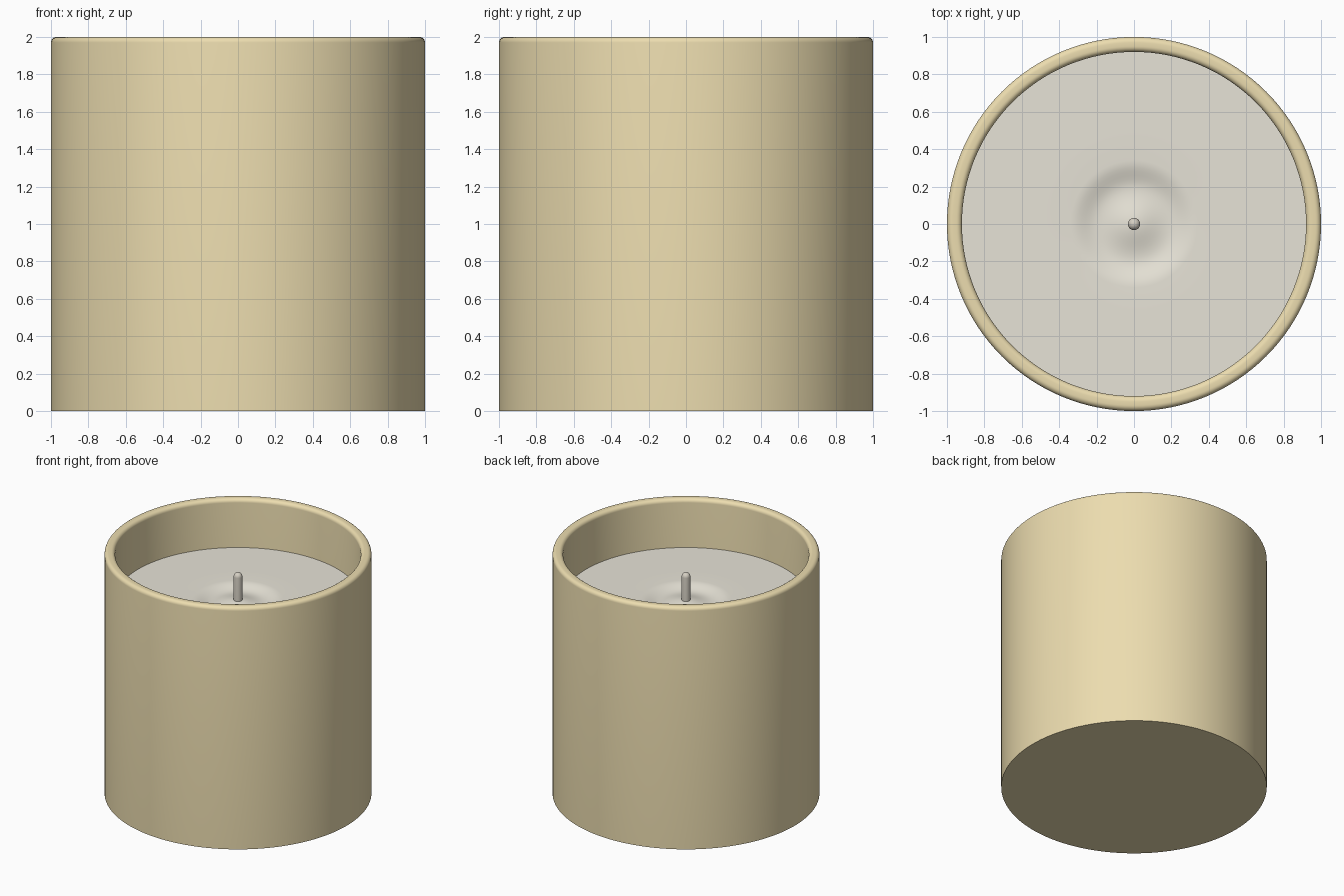
import bpy, bmesh, math

if "Cube" in bpy.data.objects:
    bpy.data.objects.remove(bpy.data.objects["Cube"])

def material(name, rgb):
    m = bpy.data.materials.new(name)
    m.diffuse_color = (*rgb, 1)
    m.use_nodes = True
    m.node_tree.nodes["Principled BSDF"].inputs["Base Color"].default_value = m.diffuse_color
    return m

def arc(cx, cz, r, a0, a1, n=6):
    return [(cx + r * math.cos(math.radians(a0 + (a1 - a0) * i / n)),
             cz + r * math.sin(math.radians(a0 + (a1 - a0) * i / n))) for i in range(n + 1)]

def lathe(name, profile, mat, steps=128):
    """Revolve an (r, z) profile that starts and ends on the axis."""
    bm = bmesh.new()
    vs = [bm.verts.new((r, 0, z)) for r, z in profile]
    es = [bm.edges.new(p) for p in zip(vs, vs[1:])]
    bmesh.ops.spin(bm, geom=vs + es, cent=(0, 0, 0), axis=(0, 0, 1),
                   angle=math.tau, steps=steps, use_merge=True)
    bmesh.ops.remove_doubles(bm, verts=bm.verts, dist=1e-5)
    bmesh.ops.recalc_face_normals(bm, faces=bm.faces)
    me = bpy.data.meshes.new(name)
    bm.to_mesh(me)
    bm.free()
    me.materials.append(mat)
    ob = bpy.data.objects.new(name, me)
    bpy.context.collection.objects.link(ob)
    bpy.ops.object.select_all(action='DESELECT')
    ob.select_set(True)
    bpy.context.view_layer.objects.active = ob
    bpy.ops.object.shade_smooth_by_angle(angle=math.radians(35))
    return ob

gold = material("gold", (0.84, 0.72, 0.43))
cream = material("cream_wax", (0.80, 0.77, 0.68))
grey = material("wick_cotton", (0.66, 0.62, 0.54))

# Open jar with rounded rim
R, IN, B = 1.0, 0.92, 0.03
lathe("jar", [(0, 0), (R, 0)] + arc(R - B, 2 - B, B, 0, 90)
      + arc(IN + B, 2 - B, B, 90, 180) + [(IN, 0.08), (0, 0.08)], gold)

# Wax fill with a shallow melted ring around the wick
WAX = 1.6
def wax_height(r):
    dip = 0.03
    if r < 0.19:
        return WAX - dip * (0.5 - 0.5 * math.cos(math.pi * r / 0.19))
    if r < 0.34:
        return WAX - dip * (0.5 + 0.5 * math.cos(math.pi * (r - 0.19) / 0.15))
    return WAX
radii = [0.02 * i for i in range(18)] + [0.5, 0.7, IN]
lathe("wax", [(r, wax_height(r)) for r in radii] + [(IN, 0.08), (0, 0.08)], cream)

# Wick with rounded tip
W = 0.033
lathe("wick", [(0, WAX - 0.1), (W, WAX - 0.1)] + arc(0, 1.79, W, 0, 90), grey, 32)
